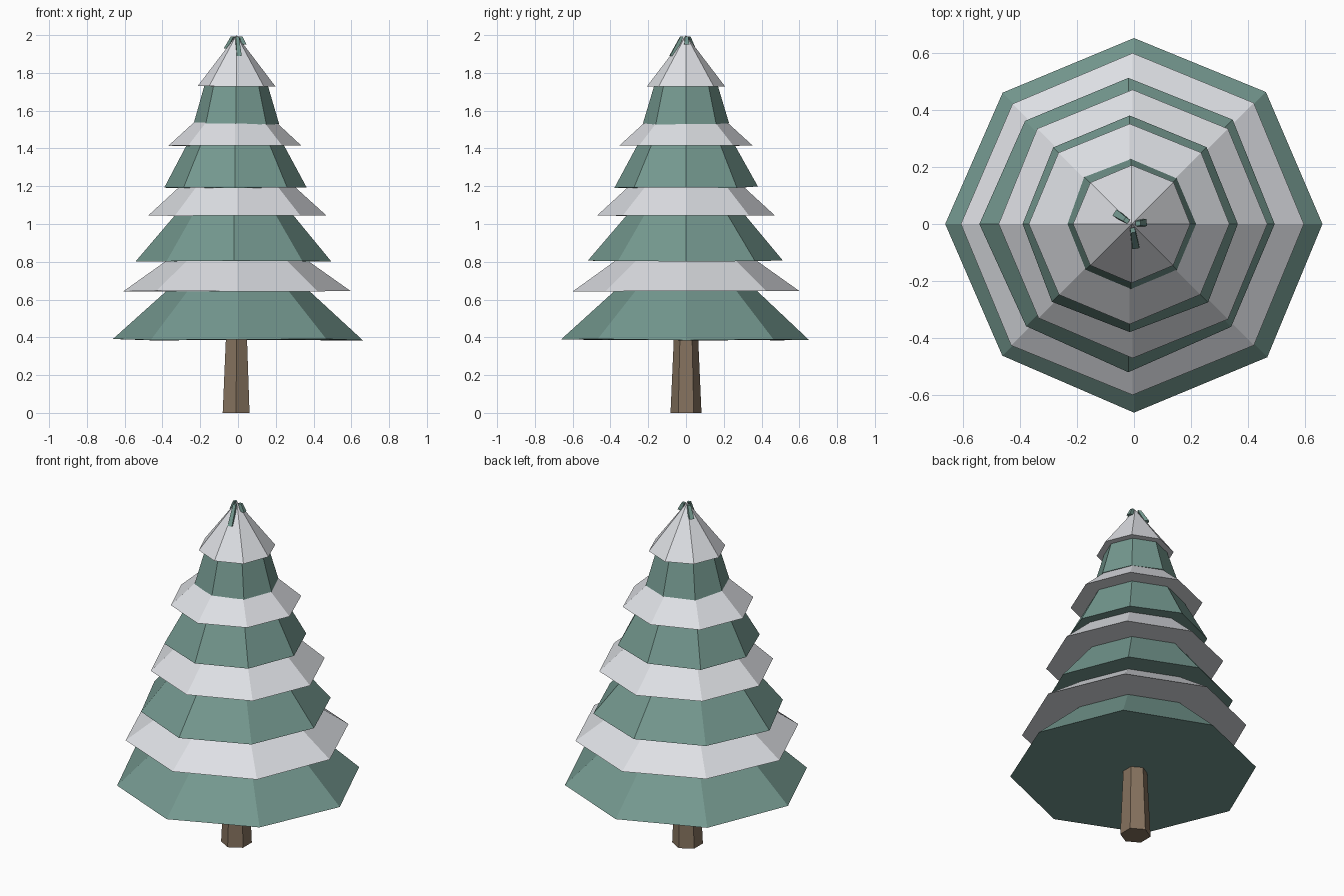
import bpy
import bmesh
import random
from math import cos, sin, pi
from mathutils import Vector

random.seed(4)

if "Cube" in bpy.data.objects:
    bpy.data.objects.remove(bpy.data.objects["Cube"], do_unlink=True)


def make_material(name, rgb):
    mat = bpy.data.materials.new(name)
    mat.use_nodes = True
    mat.diffuse_color = (*rgb, 1)
    mat.node_tree.nodes["Principled BSDF"].inputs["Base Color"].default_value = (*rgb, 1)
    return mat


green = make_material("pine green", (0.175, 0.315, 0.275))
white = make_material("snow white", (0.73, 0.745, 0.78))
brown = make_material("bark brown", (0.235, 0.168, 0.112))


def ring(bm, sides, centre, radius, turn=0.0, jitter=0.0):
    """One polygon loop of a tapered part, with slight hand-made wobble."""
    verts = []
    for i in range(sides):
        a = turn + 2 * pi * i / sides
        r = radius * (1 + random.uniform(-jitter, jitter))
        z = centre[2] + random.uniform(-jitter, jitter) * 0.25
        verts.append(bm.verts.new((centre[0] + r * cos(a), centre[1] + r * sin(a), z)))
    return verts


def tapered(name, mat, sides, low, r_low, high, r_high, turn=0.0, jitter=0.0):
    """Closed flat-shaded frustum between two centres; a zero top radius gives a point."""
    bm = bmesh.new()
    base = ring(bm, sides, low, r_low, turn, jitter)
    bm.faces.new(base[::-1])
    if r_high > 0:
        top = ring(bm, sides, high, r_high, turn)
        bm.faces.new(top)
    else:
        top = [bm.verts.new(high)] * sides
    for i in range(sides):
        j = (i + 1) % sides
        corners = [base[i], base[j], top[j], top[i]]
        bm.faces.new(list(dict.fromkeys(corners)))
    bmesh.ops.recalc_face_normals(bm, faces=bm.faces)
    mesh = bpy.data.meshes.new(name)
    bm.to_mesh(mesh)
    bm.free()
    mesh.materials.append(mat)
    obj = bpy.data.objects.new(name, mesh)
    bpy.context.collection.objects.link(obj)
    return obj


# Trunk, six-sided and slightly tapered
tapered("trunk", brown, 6, (-0.01, 0, 0), 0.082, (-0.008, 0, 0.45), 0.062, turn=pi / 2)

# Branch and snow tiers: rim height, rim radius, top height, top radius, sideways shift
branches = [
    (0.388, 0.652, 0.68, 0.34, 0.0),
    (0.805, 0.515, 1.08, 0.285, -0.02),
    (1.195, 0.382, 1.45, 0.24, -0.015),
    (1.53, 0.23, 1.76, 0.16, -0.01),
]
snow = [
    (0.645, 0.598, 0.83, 0.34, -0.005),
    (1.045, 0.47, 1.22, 0.28, -0.005),
    (1.415, 0.352, 1.55, 0.205, -0.015),
    (1.728, 0.206, 2.0, 0.0, -0.008),
]
for label, mat, tiers, wobble in (("branches", green, branches, 0.018),
                                  ("snow", white, snow, 0.008)):
    for n, (z0, r0, z1, r1, x) in enumerate(tiers, 1):
        tapered(f"{label}_tier_{n}", mat, 8, (x, 0, z0), r0, (x, 0, z1), r1, jitter=wobble)

# Green needles showing through the snow at the tip: direction, outward reach, drop
for n, (angle, reach, drop) in enumerate([(-1.4, 0.075, 0.11), (2.55, 0.06, 0.07),
                                          (0.1, 0.04, 0.05)], 1):
    out = Vector((cos(angle), sin(angle), 0))
    foot = out * reach + Vector((-0.008, 0, 2.0 - drop))
    head = out * 0.022 + Vector((-0.008, 0, 1.993))
    tapered(f"tip_needle_{n}", green, 4, foot, 0.018, head, 0.012, turn=angle + pi / 4)
